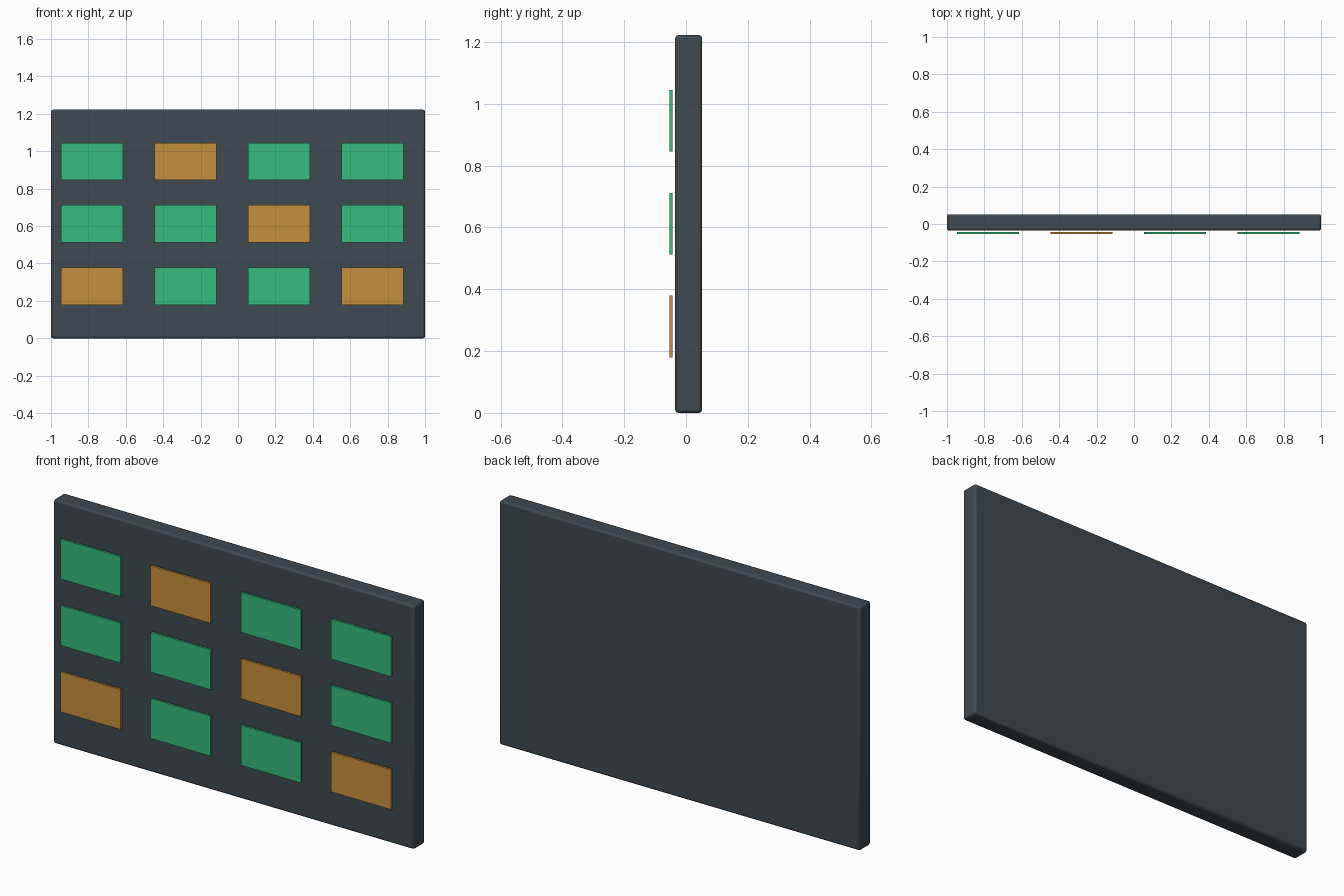
import bpy

if "Cube" in bpy.data.objects:
    bpy.data.objects.remove(bpy.data.objects["Cube"])


def material(name, rgb):
    mat = bpy.data.materials.new(name)
    mat.diffuse_color = (*rgb, 1)
    mat.use_nodes = True
    mat.node_tree.nodes["Principled BSDF"].inputs["Base Color"].default_value = mat.diffuse_color
    return mat


def box(name, centre, size, mat):
    bpy.ops.mesh.primitive_cube_add(size=1, location=centre)
    ob = bpy.context.object
    ob.name = name
    ob.scale = size
    bpy.ops.object.transform_apply(location=False, rotation=False, scale=True)
    ob.data.materials.append(mat)
    return ob


slate = material("slate", (0.047, 0.067, 0.082))
green = material("green", (0.037, 0.503, 0.205))
amber = material("amber", (0.565, 0.275, 0.048))

# Backing board with softened edges
board = box("board", (0, 0.0085, 0.611), (2, 0.087, 1.222), slate)
bevel = board.modifiers.new("soft_edges", 'BEVEL')
bevel.width = 0.01
bevel.segments = 2
bpy.ops.object.shade_smooth_by_angle()

# Grid of thin tiles floating just in front, bottom row first
layout = ["AGGA", "GGAG", "GAGG"]
for row, colours in enumerate(layout):
    for col, colour in enumerate(colours):
        box(f"tile_{row + 1}_{col + 1}",
            (-0.78 + 0.5 * col, -0.0485, 0.279 + 0.333 * row),
            (0.332, 0.011, 0.2),
            amber if colour == "A" else green)
